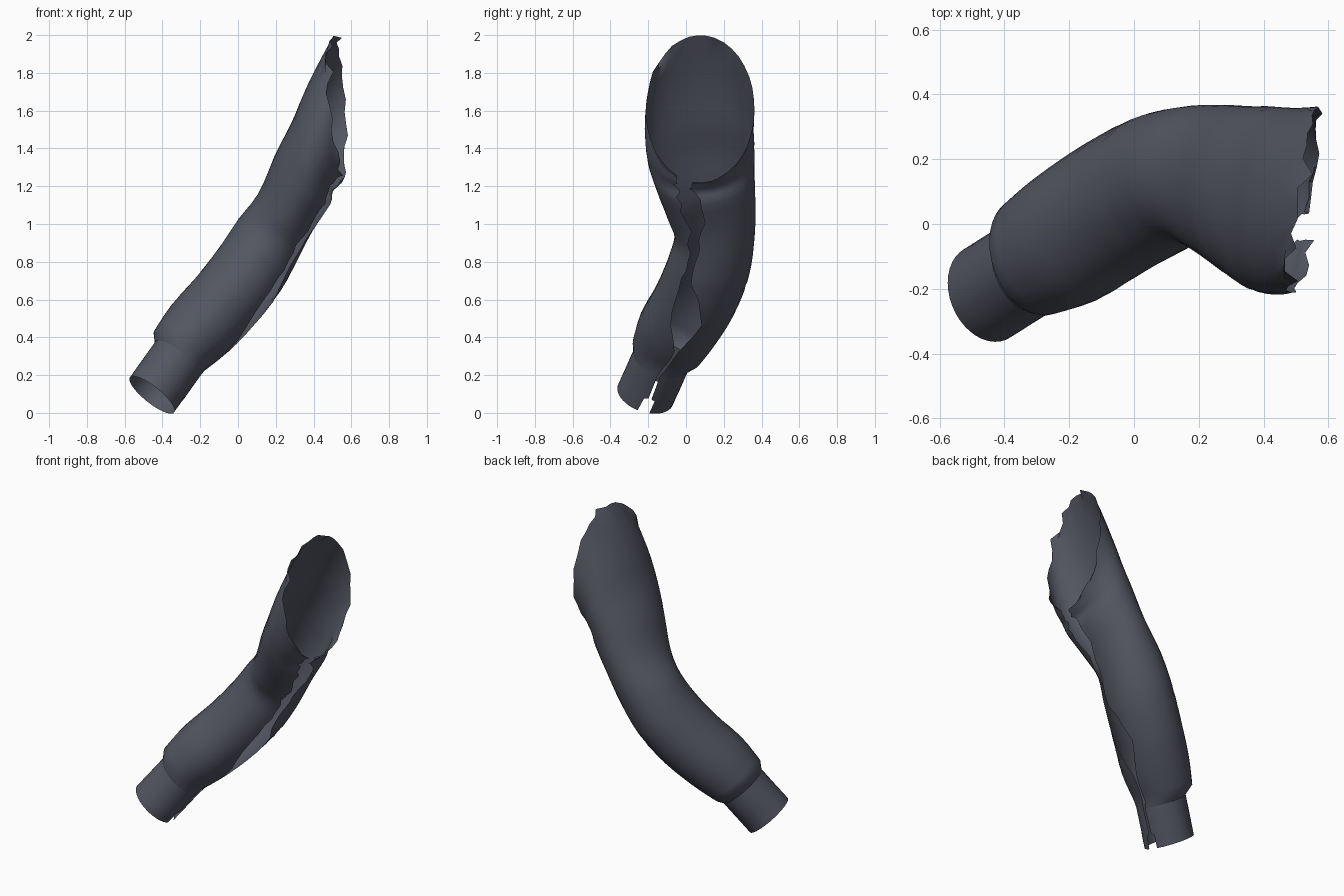
import bpy, bmesh, math, random
from mathutils import Vector

if "Cube" in bpy.data.objects:
    bpy.data.objects.remove(bpy.data.objects["Cube"])

random.seed(4)
SEG = 36

cloth = bpy.data.materials.new("dark slate cloth")
cloth.diffuse_color = (0.087, 0.092, 0.120, 1)
cloth.use_nodes = True
cloth.node_tree.nodes["Principled BSDF"].inputs["Base Color"].default_value = cloth.diffuse_color

# Ring: centre xyz, facing xyz, upper/lower radius, side radius, slit start and end (degrees)
CUFF = [
    (-.455, -.215, .095, .60, .28, .75, .150, .155, 172, 196),
    (-.410, -.187, .158, .60, .28, .75, .150, .155, 172, 194),
    (-.405, -.183, .165, .60, .28, .75, .150, .155, 180, 186),
    (-.320, -.130, .285, .60, .28, .75, .150, .155, 183, 188),
]
SLEEVE = [
    (-.310, -.100, .330, .60, .28, .75, .170, .190, 183, 188),
    (-.200, -.040, .450, .62, .33, .72, .195, .215, 180, 186),
    (-.060, .050, .600, .62, .33, .72, .200, .220, 174, 219),
    (.070, .120, .770, .62, .30, .74, .200, .220, 203, 220),
    (.160, .150, .920, .55, .10, .80, .190, .212, 208, 219),
    (.250, .135, 1.060, .58, -.12, .80, .175, .235, 192, 208),
    (.340, .100, 1.230, .65, -.10, .75, .195, .265, 182, 210),
    (.395, .080, 1.360, .87, -.10, .48, .217, .285, 188, 206),
    (.465, .070, 1.500, .977, -.10, .21, .307, .290, 188, 205),
    (.530, .075, 1.610, .99, -.13, .05, .390, .290, 188, 205),
]


def smooth_rings(rings, steps):
    """Catmull-Rom interpolation between neighbouring rings."""
    out = []
    for i in range(len(rings) - 1):
        a, b, c, d = (rings[max(0, min(len(rings) - 1, i + k))] for k in (-1, 0, 1, 2))
        for s in range(steps):
            u = s / steps
            out.append([.5 * (2 * q + (r - p) * u + (2 * p - 5 * q + 4 * r - w) * u * u
                              + (3 * q - p - 3 * r + w) * u ** 3)
                        for p, q, r, w in zip(a, b, c, d)])
    return out + [list(rings[-1])]


def tube(name, rings, ragged_end=False):
    """Open tube split along its underside, following the rings."""
    bm = bmesh.new()
    rows = []
    for k, r in enumerate(rings):
        c, n = Vector(r[:3]), Vector(r[3:6]).normalized()
        b = (Vector((0, 1, 0)) - n * n.y).normalized()
        a = n.cross(b)
        row = []
        for j in range(SEG + 1):
            t = math.radians(r[9] + (360 + r[8] - r[9]) * j / SEG)
            p = c + a * r[6] * math.cos(t) + b * r[7] * math.sin(t)
            if ragged_end and k == len(rings) - 1:
                wear = .03 if math.sin(t) < .3 else .012
                p += n * random.uniform(-wear, wear)
            row.append(bm.verts.new(p))
        rows.append(row)
    for lo, hi in zip(rows, rows[1:]):
        for j in range(SEG):
            bm.faces.new((lo[j], lo[j + 1], hi[j + 1], hi[j]))
    me = bpy.data.meshes.new(name)
    bm.to_mesh(me)
    bm.free()
    me.materials.append(cloth)
    ob = bpy.data.objects.new(name, me)
    bpy.context.collection.objects.link(ob)
    bpy.context.view_layer.objects.active = ob
    ob.select_set(True)
    bpy.ops.object.shade_smooth_by_angle(angle=math.radians(40))
    ob.select_set(False)
    return ob


# Narrow split cuff at the wrist
tube("cuff", CUFF)

# Bent sleeve: hem shoulder joins the cuff, torn seam underneath, ragged armhole
body = smooth_rings(SLEEVE, 3)
for r in body[6:-4]:                       # uneven torn seam edges
    r[8] += random.uniform(-5, 4)
    r[9] += random.uniform(-3, 5)
tube("sleeve", [CUFF[-1]] + body, ragged_end=True)
